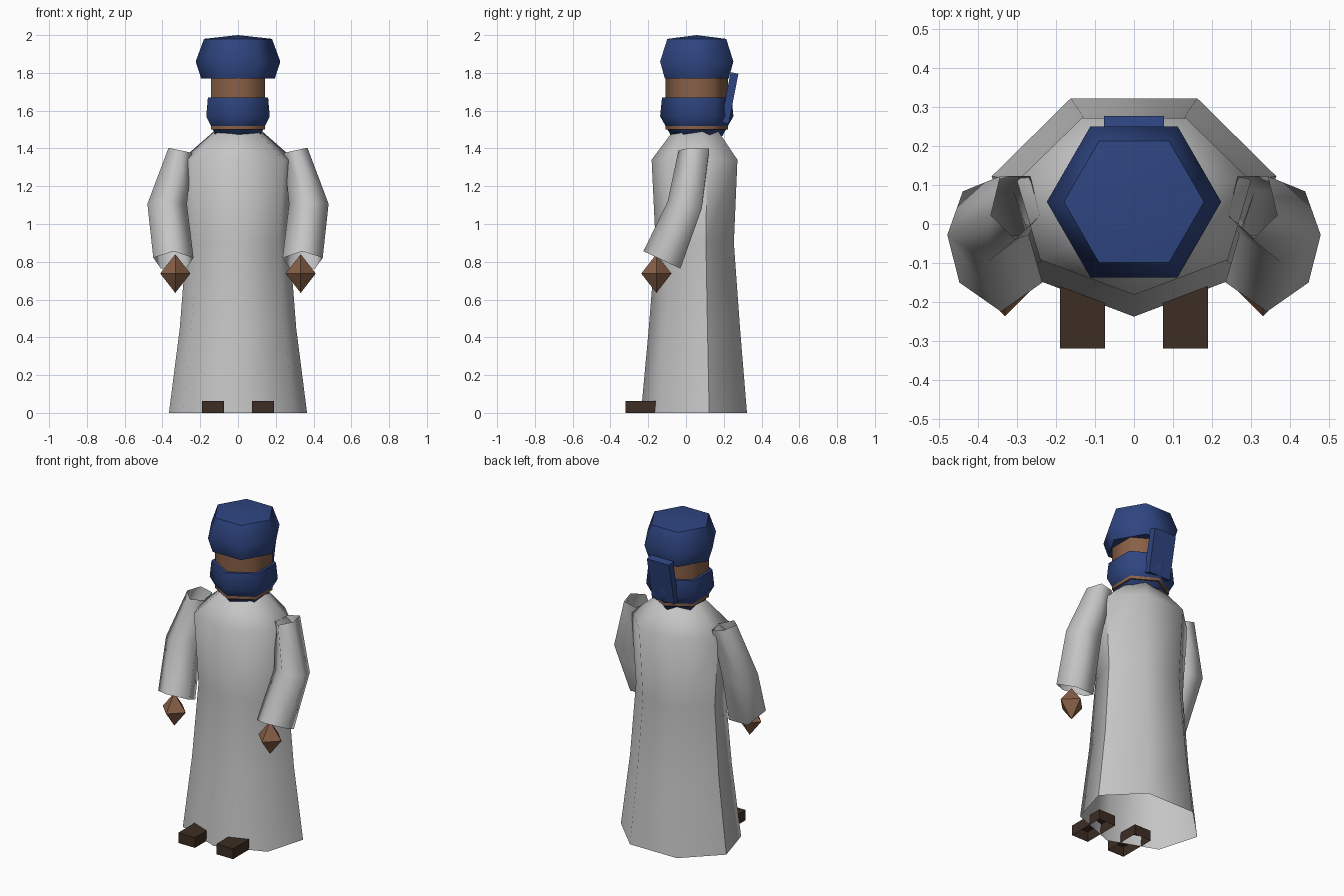
import bpy, bmesh
from math import sin, cos, tau, pi, radians
from mathutils import Matrix, Vector

cube = bpy.data.objects.get("Cube")
if cube:
    bpy.data.objects.remove(cube, do_unlink=True)

AXIS_Y = 0.057  # the body's vertical axis sits slightly behind the origin


def material(name, rgb):
    m = bpy.data.materials.new(name)
    m.use_nodes = True
    m.diffuse_color = (*rgb, 1)
    bsdf = m.node_tree.nodes["Principled BSDF"]
    bsdf.inputs["Base Color"].default_value = (*rgb, 1)
    bsdf.inputs["Roughness"].default_value = 0.9
    return m


CLOTH = material("pale_cloth", (0.56, 0.56, 0.56))
BLUE = material("blue_wrap", (0.028, 0.06, 0.22))
SKIN = material("brown_skin", (0.25, 0.117, 0.063))
LEATHER = material("dark_leather", (0.045, 0.026, 0.017))


def finish(bm, name, mat, smooth_angle=None):
    """Turn a bmesh into an object, smooth below the given angle."""
    bmesh.ops.recalc_face_normals(bm, faces=bm.faces)
    mesh = bpy.data.meshes.new(name)
    bm.to_mesh(mesh)
    bm.free()
    mesh.materials.append(mat)
    if smooth_angle:
        for p in mesh.polygons:
            p.use_smooth = True
        mesh.set_sharp_from_angle(angle=radians(smooth_angle))
    obj = bpy.data.objects.new(name, mesh)
    bpy.context.scene.collection.objects.link(obj)
    return obj


def ring(bm, center, rx, ry, sides, turn=0.0, tilt=(0, 0)):
    """Ring whose first corner faces the front; tilt slants it along x and y."""
    verts = []
    for i in range(sides):
        a = tau * i / sides + turn
        x, y = rx * sin(a), -ry * cos(a)
        verts.append(bm.verts.new(Vector(center) + Vector((x, y, tilt[0] * x + tilt[1] * y))))
    return verts


def bridge(bm, rings):
    for a, b in zip(rings, rings[1:]):
        for i in range(len(a)):
            j = (i + 1) % len(a)
            bm.faces.new((a[i], a[j], b[j], b[i]))


def turned(name, mat, profile, sides, turn=0.0, bottom=True, apex=None, angle=58):
    """Stack of (z, rx, ry) rings around the body axis."""
    bm = bmesh.new()
    rings = [ring(bm, (0, AXIS_Y, z), rx, ry, sides, turn) for z, rx, ry in profile]
    bridge(bm, rings)
    if bottom:
        bm.faces.new(rings[0])
    if apex:
        tip = bm.verts.new((0, AXIS_Y, apex))
        top = rings[-1]
        for i in range(sides):
            bm.faces.new((top[i], top[(i + 1) % sides], tip))
    return finish(bm, name, mat, angle)


# Seven-sided robe, open at the hem
turned("robe", CLOTH, [(0, 0.375, 0.295), (0.45, 0.316, 0.254), (0.9, 0.28, 0.218),
                       (1.34, 0.308, 0.239), (1.5, 0.12, 0.12)],
       7, bottom=False, apex=1.5, angle=60)

# Head and its wrappings, all six-sided
turned("head", SKIN, [(1.5, 0.165, 0.165), (1.85, 0.165, 0.165)], 6, angle=65)
turned("face_wrap", BLUE, [(1.465, 0.135, 0.135), (1.57, 0.194, 0.194), (1.67, 0.184, 0.184)],
       6, apex=1.67, angle=65)
turned("turban", BLUE, [(1.77, 0.195, 0.195), (1.86, 0.224, 0.224), (1.98, 0.18, 0.18)],
       6, turn=pi / 6, apex=2.0)


def box(name, mat, size, matrix, open_bottom=False):
    bm = bmesh.new()
    bmesh.ops.create_cube(bm, size=1, matrix=matrix @ Matrix.Diagonal((*size, 1)))
    if open_bottom:
        bm.normal_update()
        under = [f for f in bm.faces if f.normal.z < -0.5]
        bmesh.ops.delete(bm, geom=under, context="FACES_ONLY")
    return finish(bm, name, mat)


# Cloth tail hanging at the back of the head
box("wrap_tail", BLUE, (0.154, 0.042, 0.27),
    Matrix.Translation((0, 0.231, 1.667)) @ Matrix.Rotation(radians(-11), 4, "X"))

for side, s in (("left", 1), ("right", -1)):
    # Five-sided sleeve, open at shoulder and cuff
    bm = bmesh.new()
    bridge(bm, [
        ring(bm, (s * 0.305, 0.05, 1.39), 0.066, 0.09, 5, tilt=(s * 0.22, 0)),
        ring(bm, (s * 0.375, 0.003, 1.1), 0.11, 0.1, 5, tilt=(0, -0.2)),
        ring(bm, (s * 0.342, -0.117, 0.805), 0.112, 0.108, 5, tilt=(0, -0.47)),
    ])
    finish(bm, side + "_sleeve", CLOTH, 80)

    # Faceted hand
    bm = bmesh.new()
    middle = ring(bm, (s * 0.332, -0.157, 0.738), 0.08, 0.08, 4)
    for z in (0.635, 0.84):
        tip = bm.verts.new((s * 0.332, -0.157, z))
        for i in range(4):
            bm.faces.new((middle[i], middle[(i + 1) % 4], tip))
    finish(bm, side + "_hand", SKIN)

    # Block shoe, hollow underneath
    box(side + "_shoe", LEATHER, (0.116, 0.24, 0.064),
        Matrix.Translation((s * 0.132, -0.2, 0.032)), open_bottom=True)
